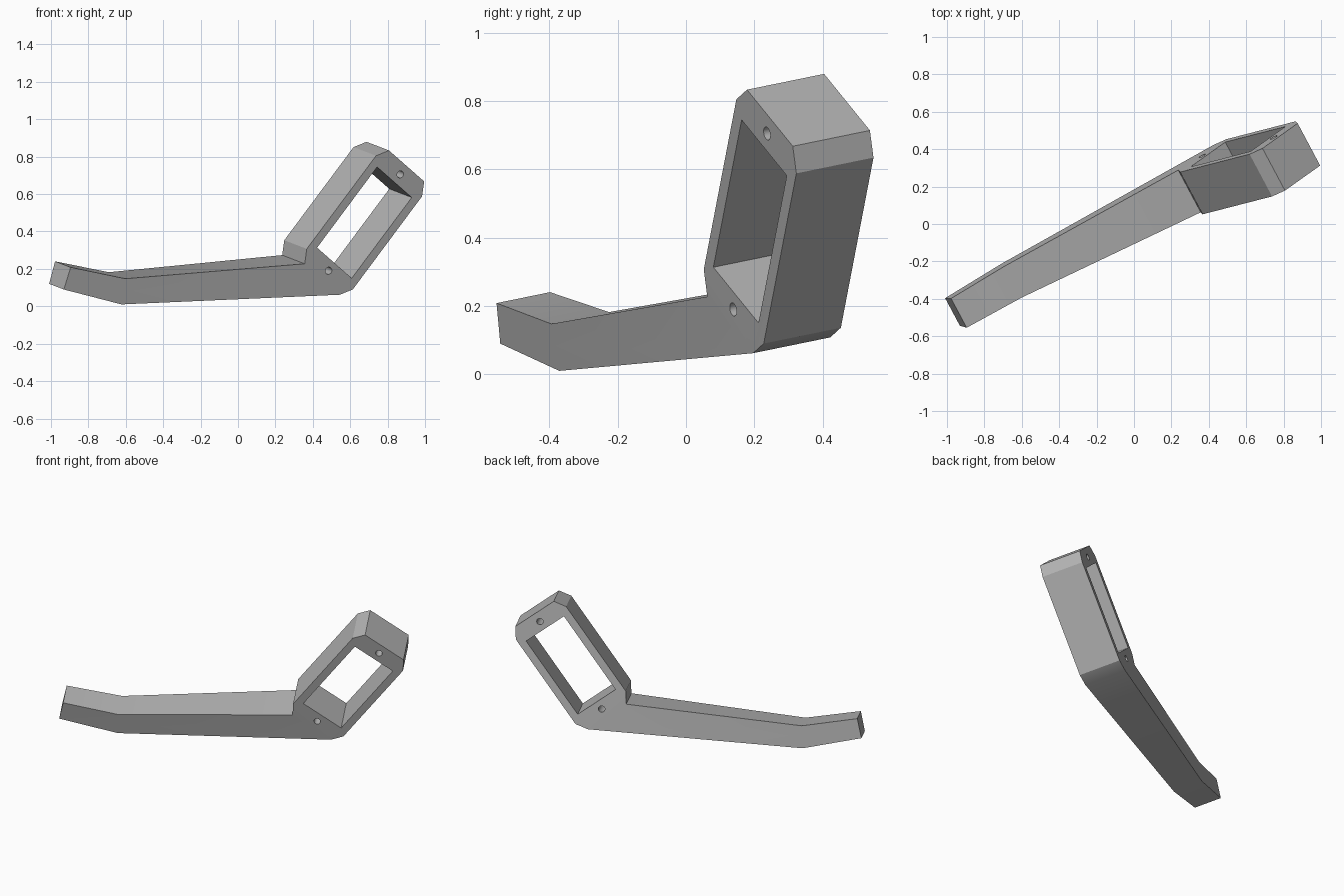
import bpy, bmesh
from math import radians
from mathutils import Matrix, Vector

if "Cube" in bpy.data.objects:
    bpy.data.objects.remove(bpy.data.objects["Cube"])

DEPTH = 0.26
TAPER = 0.047

# Tilted frame: across the window, through it, and along it
along = Vector((0.590, 0.152, 0.793)).normalized()
across = Vector((0.667, 0.474, -0.579))
across = (across - along * across.dot(along)).normalized()
through = along.cross(across)
placement = Matrix((across, through, along)).transposed().to_4x4()
placement.translation = (0.676, 0.1875, 0.4475)

grey = bpy.data.materials.new("light grey")
grey.use_nodes = True
colour = (0.45, 0.45, 0.45, 1)
grey.diffuse_color = colour
grey.node_tree.nodes["Principled BSDF"].inputs["Base Color"].default_value = colour


def make_object(name, bm):
    bmesh.ops.recalc_face_normals(bm, faces=bm.faces)
    mesh = bpy.data.meshes.new(name)
    bm.to_mesh(mesh)
    bm.free()
    mesh.materials.append(grey)
    ob = bpy.data.objects.new(name, mesh)
    bpy.context.collection.objects.link(ob)
    ob.matrix_world = placement
    return ob


# Chamfered frame and bent arm share the edge between the first and last frame corners
frame = [(-0.142, -0.382), (-0.186, -0.314), (-0.186, 0.314), (-0.142, 0.382),
         (0.142, 0.382), (0.186, 0.314), (0.186, -0.314), (0.142, -0.382)]
arm = [(-0.868, -1.198), (-1.2, -1.343), (-1.25, -1.229), (-0.945, -1.08)]
outline = frame + arm

bm = bmesh.new()
sides = []
for back in (False, True):
    ring = []
    for u, v in outline:
        inset = TAPER * max(0, -0.382 - v)
        ring.append(bm.verts.new((u, DEPTH - inset if back else inset, v)))
    bm.faces.new(ring[:8])
    bm.faces.new([ring[0]] + ring[7:])
    sides.append(ring)
front, rear = sides
for i in range(len(outline)):
    j = (i + 1) % len(outline)
    bm.faces.new((front[i], front[j], rear[j], rear[i]))
bracket = make_object("bracket_arm", bm)

# Rectangular window
cutters = []
bm = bmesh.new()
bmesh.ops.create_cube(bm, size=1, matrix=Matrix.Translation((0, DEPTH / 2, 0))
                      @ Matrix.Diagonal((0.28, 0.6, 0.544, 1)))
cutters.append(make_object("window_cutter", bm))

# Screw holes above and below the window
for end in (-1, 1):
    bm = bmesh.new()
    bmesh.ops.create_cone(bm, cap_ends=True, segments=16, radius1=0.02, radius2=0.02, depth=0.6,
                          matrix=Matrix.Translation((0, DEPTH / 2, end * 0.325))
                          @ Matrix.Rotation(radians(90), 4, "X"))
    cutters.append(make_object("screw_hole_cutter", bm))

bpy.ops.object.select_all(action="DESELECT")
bpy.context.view_layer.objects.active = bracket
bracket.select_set(True)
for cutter in cutters:
    cutter.hide_render = True
    cut = bracket.modifiers.new("cut", "BOOLEAN")
    cut.operation = "DIFFERENCE"
    cut.solver = "EXACT"
    cut.object = cutter
    bpy.ops.object.modifier_apply(modifier=cut.name)
for cutter in cutters:
    bpy.data.objects.remove(cutter)

bpy.ops.object.shade_smooth_by_angle(angle=radians(30))
